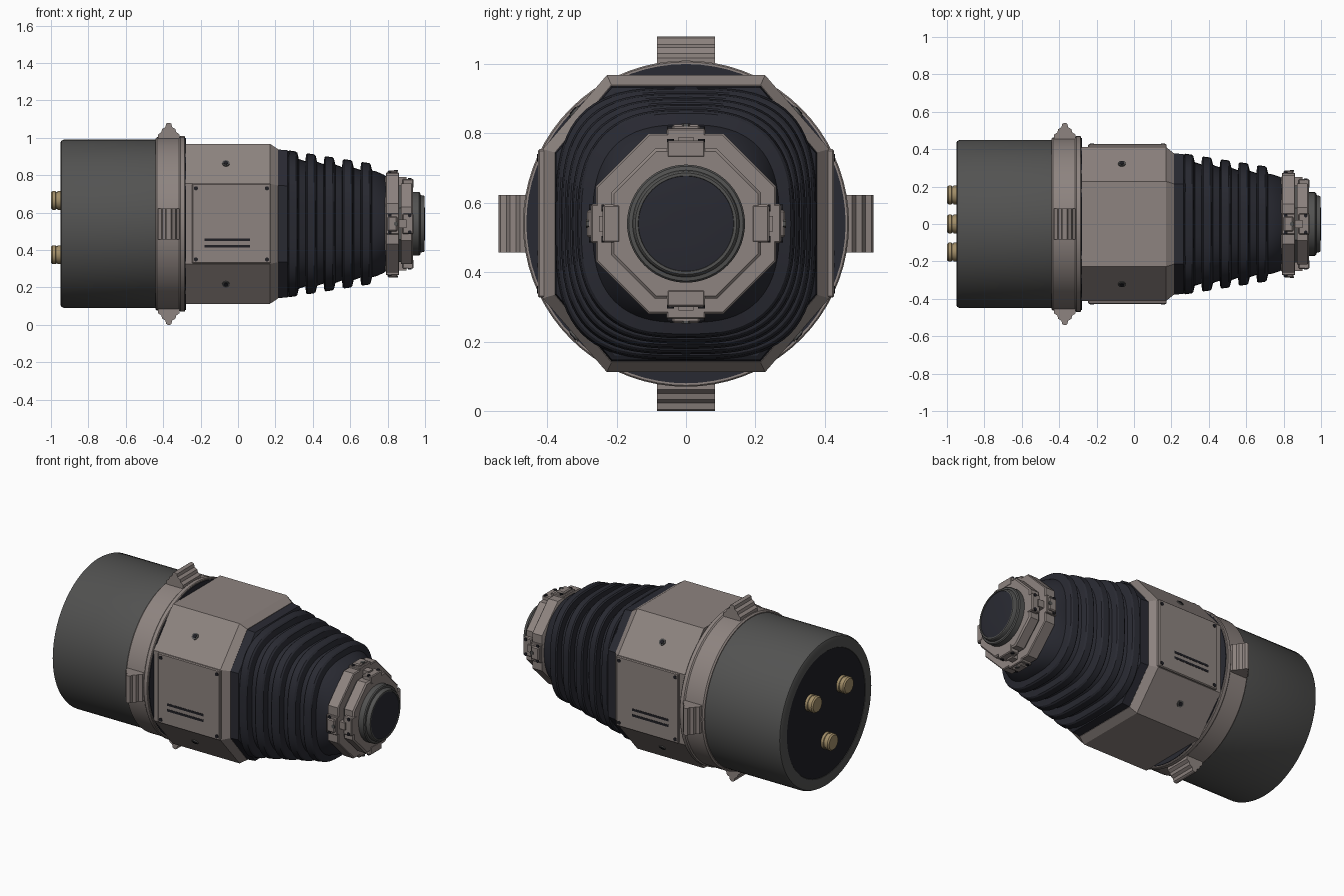
import bpy, bmesh, math
from mathutils import Matrix, Vector

cube = bpy.data.objects.get("Cube")
if cube:
    bpy.data.objects.remove(cube)

AXIS_Z = 0.54
parts = []


def material(name, rgb):
    m = bpy.data.materials.new(name)
    m.use_nodes = True
    m.diffuse_color = (*rgb, 1)
    m.node_tree.nodes["Principled BSDF"].inputs["Base Color"].default_value = (*rgb, 1)
    return m


taupe = material("taupe metal", (0.27, 0.23, 0.215))
grey = material("dark grey", (0.085, 0.085, 0.083))
navy = material("navy rubber", (0.022, 0.023, 0.032))
black = material("near black", (0.014, 0.014, 0.018))
brass = material("brass", (0.36, 0.27, 0.14))


def finish(name, bm, mat, turn=0.0):
    # every part is built around the x axis, then lifted to height
    bmesh.ops.recalc_face_normals(bm, faces=bm.faces)
    bm.transform(Matrix.Rotation(turn, 4, 'X'))
    mesh = bpy.data.meshes.new(name)
    bm.to_mesh(mesh)
    bm.free()
    mesh.materials.append(mat)
    ob = bpy.data.objects.new(name, mesh)
    ob.location.z = AXIS_Z
    bpy.context.collection.objects.link(ob)
    parts.append(ob)
    return ob


def loft(name, rings, mat, turn=0.0):
    bm = bmesh.new()
    rows = [[bm.verts.new(p) for p in ring] for ring in rings]
    n = len(rows[0])
    for a, b in zip(rows, rows[1:]):
        for i in range(n):
            j = (i + 1) % n
            bm.faces.new((a[i], a[j], b[j], b[i]))
    bm.faces.new(rows[0])
    bm.faces.new(rows[-1])
    return finish(name, bm, mat, turn)


def oval(x, ry, rz, power=2.0, n=72):
    ring = []
    for i in range(n):
        a = math.tau * i / n
        c, s = math.cos(a), math.sin(a)
        ring.append((x, ry * math.copysign(abs(c) ** (2 / power), c),
                     rz * math.copysign(abs(s) ** (2 / power), s)))
    return ring


def octagon(x, hy, hz, cy, cz):
    return [(x, hy, -cz), (x, hy, cz), (x, cy, hz), (x, -cy, hz),
            (x, -hy, cz), (x, -hy, -cz), (x, -cy, -hz), (x, cy, -hz)]


def lathe(name, profile, mat):
    return loft(name, [oval(x, r, r) for x, r in profile], mat)


def box(name, lo, hi, mat, turn=0.0, bevel=0.0):
    bm = bmesh.new()
    bmesh.ops.create_cube(bm, size=1)
    for v in bm.verts:
        v.co = [(lo[k] + hi[k]) / 2 + v.co[k] * (hi[k] - lo[k]) for k in range(3)]
    if bevel:
        bmesh.ops.bevel(bm, geom=bm.edges[:], offset=bevel, segments=1, affect='EDGES')
    return finish(name, bm, mat, turn)


def peg(name, pos, direction, radius, depth, mat, turn=0.0, sides=16):
    bm = bmesh.new()
    spin = Vector(direction).to_track_quat('Z', 'Y').to_matrix().to_4x4()
    bmesh.ops.create_cone(bm, cap_ends=True, segments=sides, radius1=radius,
                          radius2=radius, depth=depth,
                          matrix=Matrix.Translation(pos) @ spin)
    return finish(name, bm, mat, turn)


# Rear drum with its dark end plate and brass contacts
lathe("rear_drum", [(-0.945, 0.375), (-0.95, 0.38), (-0.95, 0.432), (-0.945, 0.443),
                    (-0.932, 0.45), (-0.42, 0.45)], grey)
lathe("drum_end_plate", [(-0.948, 0.38), (-0.93, 0.38)], black)
for i, (y, z) in enumerate([(0.155, 0.125), (-0.15, 0.125), (0.0, -0.165)]):
    lathe_pin = lathe(f"contact_pin_{i}", [(-1.0, 0.043), (-0.992, 0.05), (-0.975, 0.05),
                      (-0.973, 0.046), (-0.966, 0.046), (-0.964, 0.05), (-0.94, 0.05)], brass)
    lathe_pin.location.y = y
    lathe_pin.location.z += z

# Collar with a raised front lip and dark front face
lathe("collar", [(-0.442, 0.44), (-0.442, 0.455), (-0.434, 0.463), (-0.315, 0.463),
                 (-0.308, 0.47), (-0.287, 0.47), (-0.283, 0.466)], taupe)
lathe("collar_front_face", [(-0.29, 0.46), (-0.279, 0.46)], navy)

# Four lugs around the collar
lug = [(-0.427, 0.44), (-0.427, 0.478), (-0.41, 0.49), (-0.405, 0.507), (-0.388, 0.517),
       (-0.384, 0.535), (-0.376, 0.54), (-0.364, 0.54), (-0.356, 0.535), (-0.352, 0.517),
       (-0.335, 0.507), (-0.33, 0.49), (-0.313, 0.478), (-0.313, 0.44)]
for i in range(4):
    loft(f"collar_lug_{i}", [[(x, y, r) for x, r in lug] for y in (-0.083, 0.083)],
         taupe, i * math.pi / 2)

# Eight-sided housing with a chamfered front
loft("housing", [octagon(-0.281, 0.413, 0.428, 0.228, 0.215),
                 octagon(0.17, 0.413, 0.428, 0.228, 0.215),
                 octagon(0.213, 0.378, 0.4, 0.215, 0.205)], taupe)

# Side covers with corner screws and vent slots
for side, label in ((-1, "front"), (1, "back")):
    def slab(name, x0, x1, z0, z1, y0, y1, mat, bevel=0.0):
        ys = sorted((side * y0, side * y1))
        box(f"{label}_{name}", (x0, ys[0], z0), (x1, ys[1], z1), mat, bevel=bevel)
    slab("cover", -0.245, 0.175, -0.213, 0.215, 0.4, 0.427, taupe, 0.005)
    for k, z in enumerate((-0.085, -0.12)):
        slab(f"vent_slot_{k}", -0.18, 0.065, z - 0.007, z + 0.007, 0.42, 0.4285, black)
    for x in (-0.225, 0.155):
        for z in (-0.19, 0.19):
            peg(f"{label}_cover_screw", (x, side * 0.426, z), (0, side, 0), 0.011, 0.008, black)
    # Bolts on the sloping faces
    for up in (-1, 1):
        slope = Vector((0, side * 0.213, up * 0.185)).normalized()
        spot = Vector((-0.065, side * 0.3205, up * 0.3215))
        peg(f"{label}_slope_bolt_rim", spot, slope, 0.02, 0.012, grey)
        peg(f"{label}_slope_bolt", spot, slope, 0.013, 0.018, black, sides=6)

# Bellows: angular frame, then shrinking ribs, then a smooth nose
loft("bellows_frame", [octagon(0.205, 0.378, 0.398, 0.215, 0.205),
                       octagon(0.265, 0.374, 0.393, 0.213, 0.203),
                       octagon(0.275, 0.36, 0.38, 0.205, 0.195)], navy)
rings = [oval(0.26, 0.36, 0.38, 3.2)]
for i in range(5):
    x = 0.295 + 0.098 * i
    ry, rz, p = 0.376 - 0.0155 * i, 0.392 - 0.0155 * i, 3.2 - 0.12 * i
    for dx, drop in ((-0.033, 0.042), (-0.029, 0.006), (-0.022, 0), (0.014, 0.005),
                     (0.022, 0.012), (0.03, 0.045)):
        rings.append(oval(x + dx, ry - drop, rz - drop, p))
rings += [oval(0.74, 0.265, 0.28, 2.5), oval(0.78, 0.252, 0.262, 2.2),
          oval(0.795, 0.245, 0.25, 2.1)]
loft("bellows", rings, navy)

# Front head: two stepped eight-sided plates
def plate(name, sections, mat):
    loft(name, [octagon(x, r, r, r * 0.414, r * 0.414) for x, r in sections], mat)


plate("head_flange", [(0.787, 0.25), (0.793, 0.26), (0.857, 0.26), (0.862, 0.255)], taupe)
plate("head_groove", [(0.85, 0.205), (0.88, 0.205)], grey)
plate("head_front", [(0.872, 0.216), (0.928, 0.216), (0.936, 0.208)], taupe)

# Four clamps joining the plates
for i in range(4):
    turn = i * math.pi / 2
    box(f"clamp_base_{i}", (0.79, -0.056, 0.22), (0.862, 0.056, 0.274), taupe, turn, 0.004)
    box(f"clamp_bridge_{i}", (0.8, -0.04, 0.22), (0.852, 0.04, 0.286), taupe, turn, 0.006)
    box(f"clamp_arm_{i}", (0.85, -0.022, 0.2), (0.9, 0.022, 0.25), taupe, turn)
    box(f"clamp_front_{i}", (0.88, -0.055, 0.19), (0.938, 0.055, 0.24), taupe, turn, 0.005)
    peg(f"clamp_pivot_{i}", (0.845, 0, 0.284), (0, 0, 1), 0.013, 0.008, grey, turn, 6)
    for y in (-0.045, 0.045):
        peg(f"clamp_rear_screw_{i}", (0.812, y, 0.275), (0, 0, 1), 0.01, 0.01, black, turn)
        peg(f"clamp_front_screw_{i}", (0.918, y, 0.24), (0, 0, 1), 0.01, 0.008, black, turn)

# Lens barrel and dark lens
lathe("lens_barrel", [(0.92, 0.17), (0.968, 0.17), (0.974, 0.165), (0.976, 0.154),
                      (0.994, 0.15), (0.998, 0.146), (0.998, 0.138), (0.99, 0.136)], grey)
lathe("lens", [(0.98, 0.137), (0.994, 0.137), (0.998, 0.1), (1.0, 0.05)], navy)

# Smooth the round parts, keep the creases
bpy.ops.object.select_all(action='DESELECT')
for ob in parts:
    ob.select_set(True)
bpy.context.view_layer.objects.active = parts[0]
bpy.ops.object.shade_smooth_by_angle(angle=math.radians(32))
